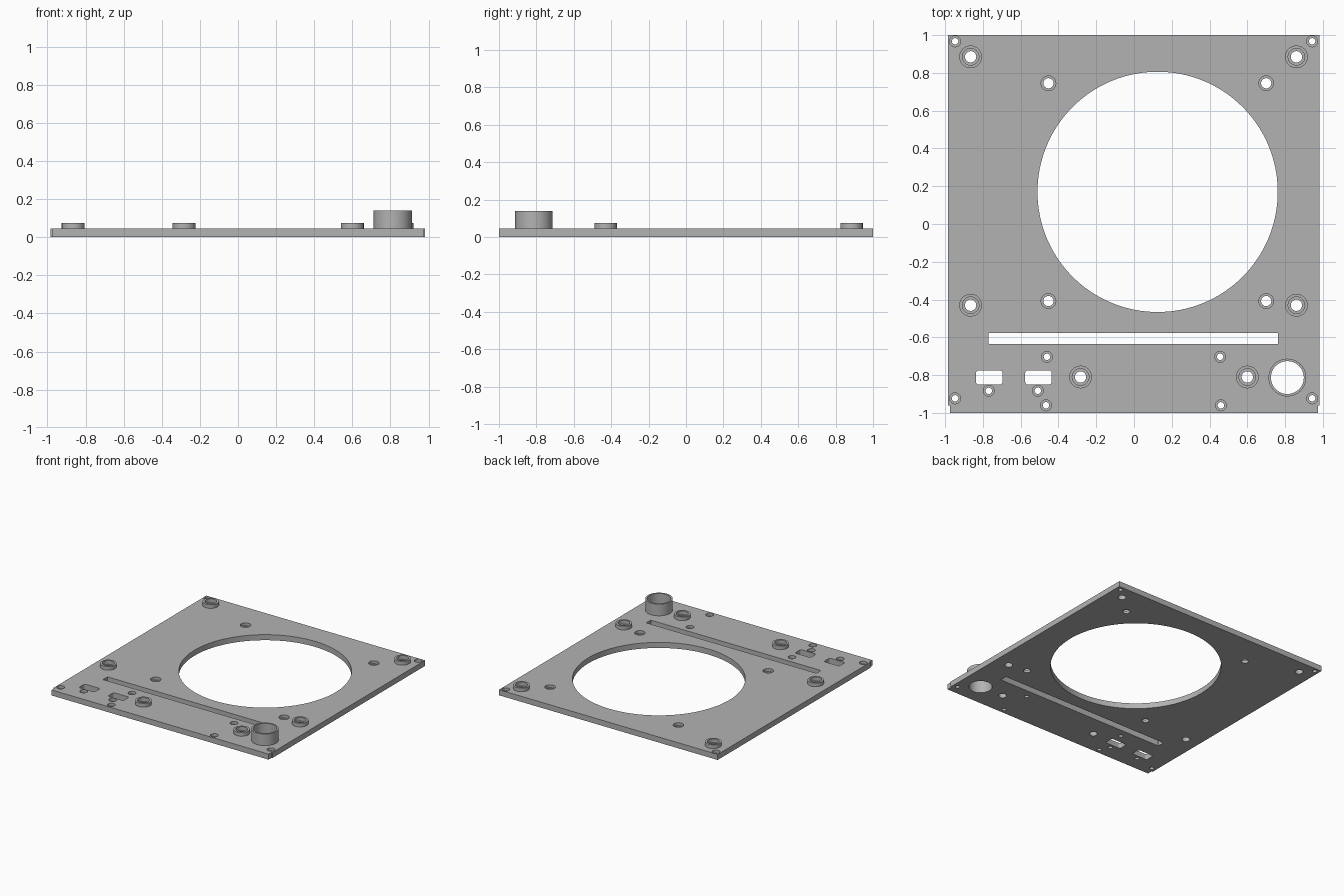
import bpy, bmesh, math

cube = bpy.data.objects.get("Cube")
if cube:
    bpy.data.objects.remove(cube)

THICK = 0.045
grey = bpy.data.materials.new("plain grey")
grey.use_nodes = True
COLOUR = (0.45, 0.45, 0.45, 1)
grey.diffuse_color = COLOUR
grey.node_tree.nodes["Principled BSDF"].inputs["Base Color"].default_value = COLOUR


def finish(bm, name):
    bmesh.ops.recalc_face_normals(bm, faces=bm.faces)
    mesh = bpy.data.meshes.new(name)
    bm.to_mesh(mesh)
    bm.free()
    mesh.materials.append(grey)
    obj = bpy.data.objects.new(name, mesh)
    bpy.context.scene.collection.objects.link(obj)
    return obj


def prism(bm, outline, z0, z1):
    """Extrude a flat outline between two heights."""
    face = bm.faces.new([bm.verts.new((x, y, z0)) for x, y in outline])
    top = bmesh.ops.extrude_face_region(bm, geom=[face])["geom"]
    verts = [v for v in top if isinstance(v, bmesh.types.BMVert)]
    bmesh.ops.translate(bm, verts=verts, vec=(0, 0, z1 - z0))


def circle(x, y, r, n):
    return [(x + r * math.cos(2 * math.pi * i / n),
             y + r * math.sin(2 * math.pi * i / n)) for i in range(n)]


def rounded_rect(x0, x1, y0, y1, r, steps=5):
    corners = [(x1 - r, y1 - r), (x0 + r, y1 - r), (x0 + r, y0 + r), (x1 - r, y0 + r)]
    return [(cx + r * math.cos(math.pi / 2 * (k + i / steps)),
             cy + r * math.sin(math.pi / 2 * (k + i / steps)))
            for k, (cx, cy) in enumerate(corners) for i in range(steps + 1)]


def stepped_hole(bm, x, y, r, bore, floor, n=32):
    """Through hole with a wider recess from the floor height upward."""
    rings = [[bm.verts.new((px, py, z)) for px, py in circle(x, y, rad, n)]
             for rad, z in ((r, -0.1), (r, floor), (bore, floor), (bore, 0.2))]
    for a, b in zip(rings, rings[1:]):
        for i in range(n):
            j = (i + 1) % n
            bm.faces.new((a[i], a[j], b[j], b[i]))
    bm.faces.new(rings[0])
    bm.faces.new(rings[-1])


def collar(name, x, y, outer, inner, top, n=48):
    """Upright ring standing on the plate."""
    bm = bmesh.new()
    rings = [[bm.verts.new((px, py, z)) for px, py in circle(x, y, rad, n)]
             for rad, z in ((outer, THICK), (outer, top), (inner, top), (inner, THICK))]
    for k in range(4):
        a, b = rings[k], rings[(k + 1) % 4]
        for i in range(n):
            j = (i + 1) % n
            bm.faces.new((a[i], a[j], b[j], b[i]))
    return smooth(finish(bm, name))


def smooth(obj):
    bpy.ops.object.select_all(action="DESELECT")
    obj.select_set(True)
    bpy.context.view_layer.objects.active = obj
    bpy.ops.object.shade_smooth_by_angle(angle=math.radians(30))
    return obj


# Base plate, slightly narrower along its front edge
bm = bmesh.new()
prism(bm, [(-0.975, -1), (0.975, -1), (0.975, -0.96), (0.982, -0.96), (0.982, 1),
           (-0.985, 1), (-0.985, -0.96), (-0.975, -0.96)], 0, THICK)
plate = finish(bm, "base_plate")

bosses = [(x, y) for x in (-0.865, 0.86) for y in (0.885, -0.43)]
bosses += [(-0.283, -0.81), (0.6, -0.81)]
fan_holes = [(x, y) for x in (-0.453, 0.7) for y in (0.745, -0.408)]
small_holes = [(x, y) for x in (-0.947, 0.943) for y in (0.967, -0.923)]
small_holes += [(-0.461, -0.703), (0.456, -0.703), (-0.466, -0.96), (0.46, -0.96),
                (-0.769, -0.883), (-0.509, -0.883)]
TUBE = (0.812, -0.813)

# Cutter for every opening
bm = bmesh.new()
prism(bm, circle(0.125, 0.17, 0.636, 128), -0.1, 0.2)
prism(bm, circle(*TUBE, 0.087, 48), -0.1, 0.2)
prism(bm, rounded_rect(-0.769, 0.762, -0.635, -0.577, 0.003), -0.1, 0.2)
for x in (-0.836, -0.576):
    prism(bm, rounded_rect(x, x + 0.14, -0.85, -0.775, 0.014), -0.1, 0.2)
for x, y in bosses:
    prism(bm, circle(x, y, 0.03, 32), -0.1, 0.2)
for x, y in fan_holes:
    stepped_hole(bm, x, y, 0.027, 0.039, 0.022)
for x, y in small_holes:
    stepped_hole(bm, x, y, 0.017, 0.029, 0.022)
cutter = finish(bm, "opening_cutter")
cutter.hide_render = True

mod = plate.modifiers.new("openings", "BOOLEAN")
mod.operation = "DIFFERENCE"
mod.solver = "EXACT"
mod.object = cutter
bpy.context.view_layer.objects.active = plate
bpy.ops.object.modifier_apply(modifier=mod.name)
bpy.data.objects.remove(cutter)
smooth(plate)

# Raised screw bosses and the tall tube
for i, (x, y) in enumerate(bosses):
    collar(f"screw_boss_{i + 1}", x, y, 0.06, 0.044, 0.075)
collar("tube", *TUBE, 0.1, 0.087, 0.14)
